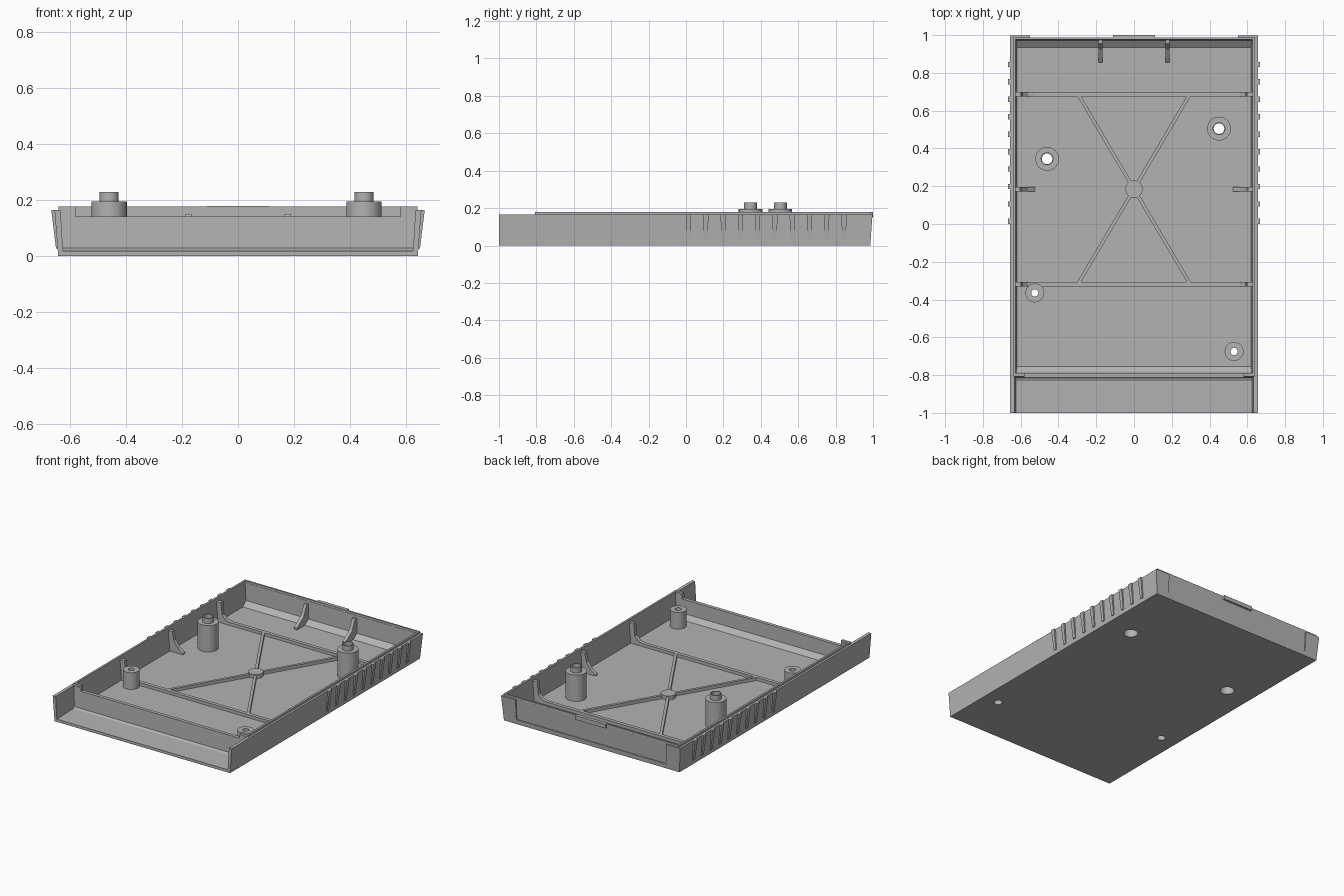
import bpy, bmesh, math
from mathutils import Vector

cube = bpy.data.objects.get("Cube")
if cube:
    bpy.data.objects.remove(cube, do_unlink=True)

grey = bpy.data.materials.new("matte grey plastic")
grey.use_nodes = True
colour = (0.45, 0.45, 0.45, 1)
grey.diffuse_color = colour
grey.node_tree.nodes["Principled BSDF"].inputs["Base Color"].default_value = colour


def finish(name, bm, smooth=False):
    bmesh.ops.recalc_face_normals(bm, faces=bm.faces)
    mesh = bpy.data.meshes.new(name)
    bm.to_mesh(mesh)
    bm.free()
    mesh.materials.append(grey)
    ob = bpy.data.objects.new(name, mesh)
    bpy.context.collection.objects.link(ob)
    if smooth:
        bpy.ops.object.select_all(action='DESELECT')
        ob.select_set(True)
        bpy.context.view_layer.objects.active = ob
        bpy.ops.object.shade_smooth_by_angle(angle=math.radians(35))
    return ob


def prism(name, profile, centre, half, axis='x', taper=0.0):
    """Extrude a side profile (u, z) along an axis, widening with height."""
    bm = bmesh.new()
    ends = []
    for sign in (-1, 1):
        ring = []
        for u, z in profile:
            w = centre + sign * (half + taper * z)
            ring.append(bm.verts.new((w, u, z) if axis == 'x' else (u, w, z)))
        bm.faces.new(ring)
        ends.append(ring)
    a, b = ends
    for i in range(len(a)):
        j = (i + 1) % len(a)
        bm.faces.new((a[i], a[j], b[j], b[i]))
    return finish(name, bm)


def box(name, x, y, z):
    outline = [(y[0], z[0]), (y[1], z[0]), (y[1], z[1]), (y[0], z[1])]
    return prism(name, outline, sum(x) / 2, (x[1] - x[0]) / 2)


def lathe(name, profile, x, y, steps=32, closed=True):
    """Spin a profile (radius, z) around a vertical line."""
    bm = bmesh.new()
    rings = []
    for r, z in profile:
        rings.append([bm.verts.new((x + r * math.cos(math.tau * k / steps),
                                    y + r * math.sin(math.tau * k / steps), z))
                      for k in range(steps)])
    pairs = list(zip(rings, rings[1:]))
    if closed:
        pairs.append((rings[-1], rings[0]))
    else:
        bm.faces.new(rings[0])
        bm.faces.new(rings[-1])
    for a, b in pairs:
        for k in range(steps):
            n = (k + 1) % steps
            bm.faces.new((a[k], a[n], b[n], b[k]))
    return finish(name, bm, True)


def cut(target, cutter):
    cutter.hide_render = True
    mod = target.modifiers.new("cut", 'BOOLEAN')
    mod.operation = 'DIFFERENCE'
    mod.solver = 'EXACT'
    mod.object = cutter
    bpy.context.view_layer.objects.active = target
    bpy.ops.object.modifier_apply(modifier=mod.name)
    bpy.data.objects.remove(cutter, do_unlink=True)


# Tray shell with a main well, an open front shelf and a recessed back panel
TOP, LIP, FLOOR = 0.165, 0.178, 0.022
shell = prism("tray_shell", [(-1, 0), (0.985, 0), (0.997, TOP), (-1, TOP)], 0, 0.642, taper=0.08)
cut(shell, prism("well_cutter", [(-0.755, FLOOR), (0.935, FLOOR), (0.972, 0.05), (0.978, 0.25),
                                 (-0.79, 0.25), (-0.787, 0.05)], 0, 0.618, taper=0.08))
cut(shell, prism("shelf_cutter", [(-1.1, 0.018), (-0.99, 0.018), (-0.83, 0.022), (-0.815, 0.03),
                                  (-0.808, 0.25), (-1.1, 0.25)], 0, 0.624, taper=0.06))
cut(shell, box("divider_notch_cutter", (-0.58, 0.58), (-0.85, -0.76), (0.142, 0.3)))
cut(shell, prism("back_panel_cutter", [(0.981, 0.03), (1.05, 0.03), (1.05, 0.2), (0.99, 0.2)], 0, 0.55))

# Raised lip around the rim
for side, s in (("left", 1), ("right", -1)):
    box(side + "_lip", sorted((s * 0.628, s * 0.641)), (-0.8, 0.988), (TOP - 0.004, LIP))
    box(side + "_divider_corner", sorted((s * 0.58, s * 0.641)), (-0.808, -0.79), (TOP - 0.03, LIP))
box("back_lip", (-0.641, 0.641), (0.977, 0.988), (TOP - 0.004, LIP))
box("back_catch", (-0.11, 0.11), (0.977, 1.0), (TOP - 0.012, LIP + 0.002))

# Hollow screw posts: x, y, outer radius, shoulder, nub radius, nub top, bore, counterbore
posts = {
    "left_back_post": (0.45, 0.505, 0.063, 0.196, 0.034, 0.23, 0.028, 0.044),
    "right_back_post": (-0.46, 0.345, 0.063, 0.196, 0.034, 0.23, 0.028, 0.044),
    "right_front_post": (-0.525, -0.365, 0.05, 0.132, 0.03, 0.132, 0.019, 0.026),
    "left_front_post": (0.53, -0.675, 0.05, 0.132, 0.03, 0.132, 0.019, 0.026),
}
for name, (x, y, outer, shoulder, nub, tip, bore, counter) in posts.items():
    cut(shell, lathe("hole_cutter", [(counter, -0.1), (counter, 0.1)], x, y, closed=False))
    profile = [(outer, 0.015), (outer, shoulder), (nub, shoulder)]
    if tip > shoulder:
        profile.append((nub, tip))
    profile += [(bore, tip), (bore, 0.09), (counter, 0.09), (counter, 0.015)]
    lathe(name, profile, x, y)

# Cross ribs with tall tabs against the side walls
half = [(0.53, 0.042), (0.56, 0.048), (0.59, 0.075), (0.598, 0.155), (0.632, 0.155), (0.622, 0.015)]
outline = half + [(-u, z) for u, z in reversed(half)]
for name, y in (("front_cross_rib", -0.32), ("back_cross_rib", 0.688)):
    prism(name, outline, y, 0.012, 'y')

# Curved gussets on the side walls and the back wall
gusset = [(0.525, 0.015), (0.525, 0.03), (0.56, 0.055), (0.59, 0.095), (0.603, 0.155),
          (0.632, 0.155), (0.622, 0.015)]
for side, s in (("left", 1), ("right", -1)):
    prism(side + "_gusset", [(s * u, z) for u, z in gusset], 0.185, 0.012, 'y')
    prism(side + "_back_gusset", [(0.855, 0.015), (0.855, 0.035), (0.925, 0.085), (0.955, 0.15),
                                  (0.978, 0.15), (0.978, 0.015)], s * 0.177, 0.011)

# Diagonal floor ribs meeting at a round hub
hub = Vector((0, 0.185))
lathe("rib_hub", [(0.046, 0.015), (0.046, 0.048)], hub.x, hub.y, closed=False)
for side, s in (("left", 1), ("right", -1)):
    for end, y in (("front", -0.31), ("back", 0.68)):
        tip = Vector((s * 0.292, y))
        along = tip - hub
        rib = box(f"{end}_{side}_diagonal_rib", (0.03, along.length), (-0.009, 0.009), (0.015, 0.042))
        rib.location = (hub.x, hub.y, 0)
        rib.rotation_euler.z = math.atan2(along.y, along.x)

# Grip ridges along the outside of both walls
for side, s in (("left", 1), ("right", -1)):
    for i in range(10):
        ridge = [(s * 0.635, 0.028), (s * 0.65, 0.028), (s * 0.667, TOP), (s * 0.645, TOP)]
        prism(f"{side}_grip_ridge_{i + 1}", ridge, 0.014 + i * 0.0923, 0.009, 'y', 0.03)
